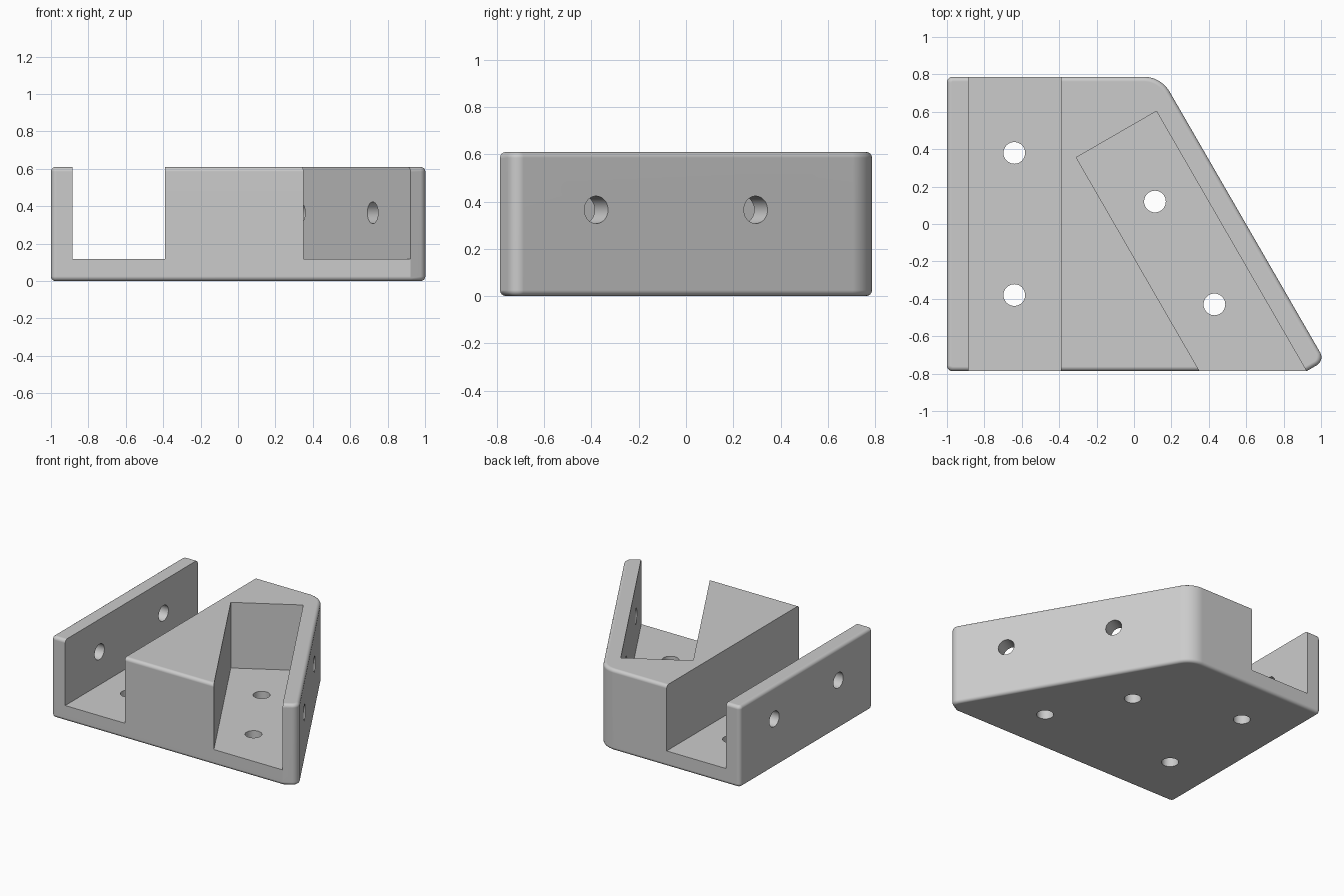
import bpy, bmesh, math
from mathutils import Vector

cube = bpy.data.objects.get("Cube")
if cube:
    bpy.data.objects.remove(cube, do_unlink=True)

HEIGHT, FLOOR, WALL, HALF = 0.61, 0.117, 0.113, 0.787
SLOT = 0.495                      # width of both channels
HOLE_Z, HOLE_R = 0.365, 0.058
along = Vector((0.5, -math.sqrt(0.75)))    # direction of the angled wall
out = Vector((math.sqrt(0.75), 0.5))       # its outward normal
pocket = Vector((0.12, 0.603))             # back corner of the pocket


def on_line(point, y):
    """Point at the given y on a line running along the angled wall."""
    return point + along * ((y - point.y) / along.y)


def fillet(prev, corner, nxt, radius, steps):
    """Round one corner of an outline."""
    if radius == 0:
        return [corner]
    a, b = (prev - corner).normalized(), (nxt - corner).normalized()
    half = a.angle(b) / 2
    centre = corner + (a + b).normalized() * (radius / math.sin(half))
    reach = radius / math.tan(half)
    start, end = corner + a * reach - centre, corner + b * reach - centre
    sweep = math.pi - 2 * half
    return [centre + (start * math.sin((1 - i / steps) * sweep)
                      + end * math.sin(i / steps * sweep)) / math.sin(sweep)
            for i in range(steps + 1)]


def prism(name, outline, z0, z1, rim=0):
    """Extrude an outline, rounding the top and bottom rims if asked."""
    bm = bmesh.new()
    base = bm.faces.new([bm.verts.new((p[0], p[1], z0)) for p in outline])
    geom = bmesh.ops.extrude_face_region(bm, geom=[base], use_keep_orig=True)["geom"]
    bmesh.ops.translate(bm, vec=(0, 0, z1 - z0),
                        verts=[g for g in geom if isinstance(g, bmesh.types.BMVert)])
    bmesh.ops.recalc_face_normals(bm, faces=bm.faces)
    if rim:
        edges = [e for e in bm.edges if abs(e.verts[0].co.z - e.verts[1].co.z) < 1e-5]
        bmesh.ops.bevel(bm, geom=edges, offset=rim, segments=4, profile=0.5,
                        affect='EDGES', clamp_overlap=False)
    mesh = bpy.data.meshes.new(name)
    bm.to_mesh(mesh)
    bm.free()
    obj = bpy.data.objects.new(name, mesh)
    bpy.context.collection.objects.link(obj)
    return obj


def drill(centre, axis):
    """Round cutter for a screw hole."""
    bpy.ops.mesh.primitive_cylinder_add(vertices=40, radius=HOLE_R, depth=0.4, location=centre)
    obj = bpy.context.object
    obj.name = "hole_cutter"
    obj.rotation_euler = Vector(axis).to_track_quat('Z', 'Y').to_euler()
    return obj


# Solid block with rounded outside edges
wall_end = on_line(pocket, -HALF)
outer = pocket + out * WALL
corners = [(Vector((-1, -HALF)), 0.03, 5), (wall_end, 0, 0),
           (wall_end + out * WALL, 0.05, 8), (on_line(outer, HALF), 0.16, 12),
           (Vector((-1, HALF)), 0.03, 5)]
outline = []
for i, (p, r, n) in enumerate(corners):
    outline += fillet(corners[i - 1][0], p, corners[(i + 1) % len(corners)][0], r, n)
bracket = prism("corner_bracket", outline, 0, HEIGHT, rim=0.025)

# Straight channel and angled pocket
x0, x1 = -0.885, -0.885 + SLOT
cutters = [prism("channel_cutter", [(x0, -1), (x1, -1), (x1, 1), (x0, 1)], FLOOR, 1)]
inner = pocket - out * SLOT
cutters.append(prism("pocket_cutter", [pocket, inner, inner + along * 2.2,
                                       pocket + along * 2.2], FLOOR, 1))

# Screw holes in the floors and both walls
for x, y in [(-0.64, 0.38), (-0.64, -0.38), (0.112, 0.12), (0.43, -0.43)]:
    cutters.append(drill((x, y, 0), (0, 0, 1)))
for y in (0.38, -0.38):
    cutters.append(drill((-0.95, y, HOLE_Z), (1, 0, 0)))
for y in (0.295, -0.38):
    p = on_line(outer, y)
    cutters.append(drill((p.x, p.y, HOLE_Z), (out.x, out.y, 0)))

for cutter in cutters:
    cutter.hide_render = True
    mod = bracket.modifiers.new("cut", 'BOOLEAN')
    mod.operation, mod.solver, mod.object = 'DIFFERENCE', 'EXACT', cutter

# Apply the cuts and remove the cutters
bpy.context.view_layer.update()
graph = bpy.context.evaluated_depsgraph_get()
result = bpy.data.meshes.new_from_object(bracket.evaluated_get(graph))
bracket.modifiers.clear()
bracket.data = result
for cutter in cutters:
    bpy.data.objects.remove(cutter, do_unlink=True)

# Plain grey finish
grey = bpy.data.materials.new("plain_grey")
grey.use_nodes = True
colour = (0.6, 0.6, 0.6, 1)
grey.diffuse_color = colour
grey.node_tree.nodes["Principled BSDF"].inputs["Base Color"].default_value = colour
result.materials.clear()
result.materials.append(grey)

# Smooth rounded edges, flat faces kept crisp
bpy.ops.object.select_all(action='DESELECT')
bracket.select_set(True)
bpy.context.view_layer.objects.active = bracket
bpy.ops.object.shade_smooth_by_angle(angle=math.radians(28))
weighted = bracket.modifiers.new("even_shading", 'WEIGHTED_NORMAL')
weighted.keep_sharp = True
